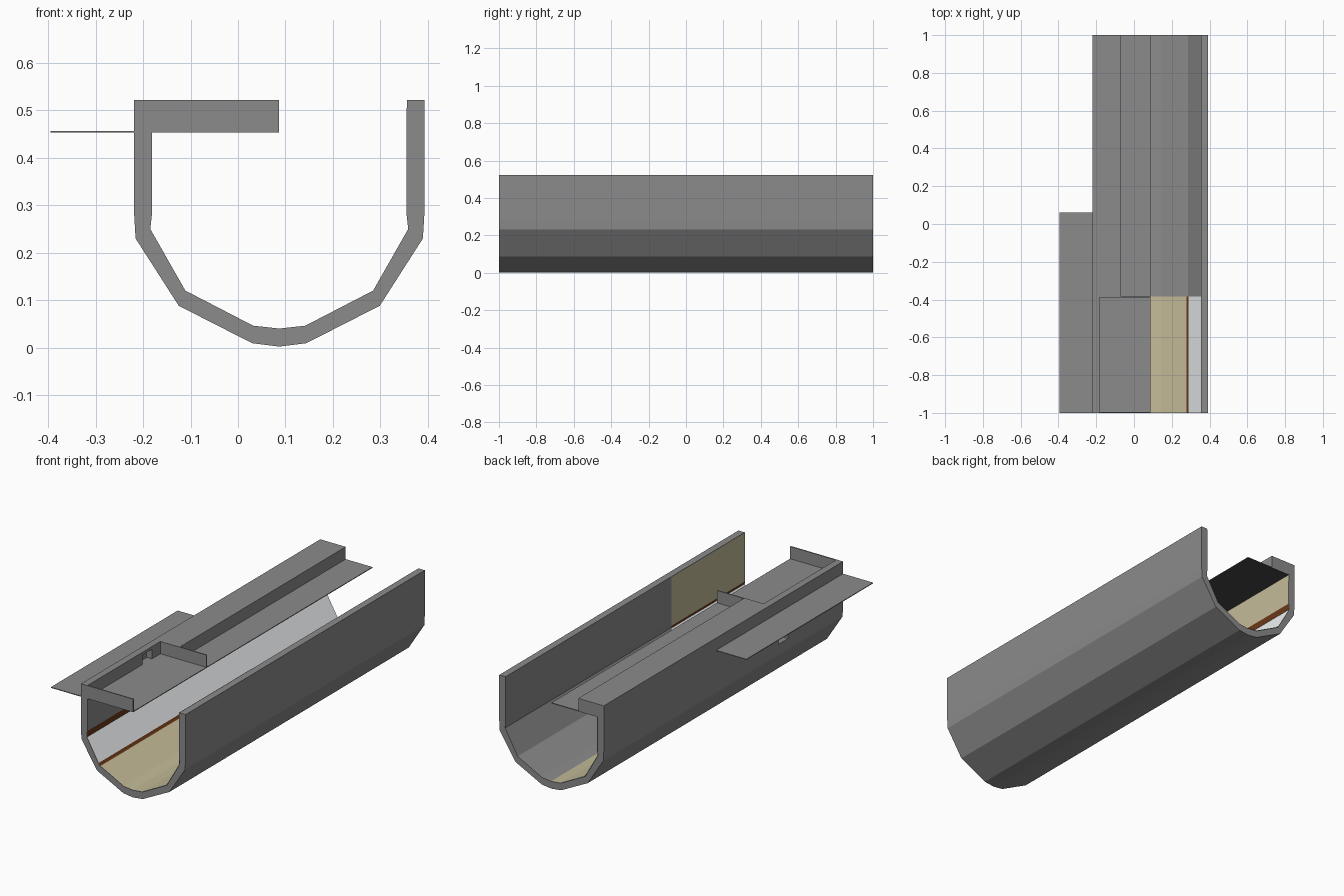
import bpy, bmesh

if "Cube" in bpy.data.objects:
    bpy.data.objects.remove(bpy.data.objects["Cube"])

def material(name, rgb):
    m = bpy.data.materials.new(name)
    m.diffuse_color = (*rgb, 1)
    m.use_nodes = True
    m.node_tree.nodes["Principled BSDF"].inputs["Base Color"].default_value = m.diffuse_color
    return m

def make_object(name, bm, mat=None):
    bmesh.ops.recalc_face_normals(bm, faces=bm.faces)
    me = bpy.data.meshes.new(name)
    bm.to_mesh(me)
    bm.free()
    ob = bpy.data.objects.new(name, me)
    bpy.context.collection.objects.link(ob)
    if mat:
        me.materials.append(mat)
    return ob

CX, TRAY_Y = 0.087, -0.385
grey = material("dark_grey", (0.26, 0.26, 0.26))
black = material("black", (0.06, 0.06, 0.06))
beige = material("beige", (0.55, 0.50, 0.315))
brown = material("brown", (0.15, 0.04, 0.01))
pale = material("pale_grey", (0.93, 0.97, 0.98))

def prism(name, profile, y0, y1, mat=grey):
    """Extrude a closed x-z profile along y."""
    bm = bmesh.new()
    f = bm.faces.new([bm.verts.new((x, y0, z)) for x, z in profile])
    new = bmesh.ops.extrude_face_region(bm, geom=[f])["geom"]
    verts = [g for g in new if isinstance(g, bmesh.types.BMVert)]
    bmesh.ops.translate(bm, verts=verts, vec=(0, y1 - y0, 0))
    # keep the start cap so the prism is closed
    if f not in bm.faces[:]:
        bmesh.ops.holes_fill(bm, edges=bm.edges)
    return make_object(name, bm, mat)

def box(name, x, y, z):
    return prism(name, [(x[0], z[0]), (x[1], z[0]), (x[1], z[1]), (x[0], z[1])], *y)

# Trough shell: half profiles as distance from the centre line, mirrored
outer = [(0.306, 0.522), (0.306, 0.28), (0.303, 0.23), (0.212, 0.088), (0.057, 0.009)]
inner = [(0.269, 0.522), (0.268, 0.285), (0.272, 0.25), (0.198, 0.12), (0.055, 0.046)]
def ring(half, bottom):
    return ([(CX - d, z) for d, z in half] + [(CX, bottom)]
            + [(CX + d, z) for d, z in reversed(half)])
shell = prism("trough_shell", ring(outer, 0.002) + ring(inner, 0.04)[::-1], -1, 1)

# Small opening through the left wall, and a shallow niche above the tray
for name, x, z in (("opening", (-0.3, -0.15), (0.29, 0.44)),
                   ("niche", (-0.212, -0.15), (0.457, 0.507))):
    cutter = box(name + "_cutter", x, (-0.54, -0.46), z)
    cutter.hide_render = True
    cutter.hide_viewport = True
    cut = shell.modifiers.new(name, "BOOLEAN")
    cut.operation = "DIFFERENCE"
    cut.solver = "EXACT"
    cut.object = cutter

# Coloured lining strips laid just inside the shell
E = 0.0025
def lining(name, side, path, y0, y1, mat):
    bm = bmesh.new()
    rows = [[bm.verts.new((CX + side * d, y, z)) for y in (y0, y1)] for d, z in path]
    for a, b in zip(rows, rows[1:]):
        bm.faces.new((a[0], a[1], b[1], b[0]))
    ob = make_object(name, bm, mat)
    # strips face the inside of the trough
    n, c = ob.data.polygons[0].normal, ob.data.polygons[0].center
    if n.x * (CX - c.x) + n.z * (0.5 - c.z) < 0:
        ob.data.flip_normals()

for label, side, y_end, trim_top in (("left", -1, 1, 0.283), ("right", 1, TRAY_Y, 0.264)):
    floor = [(0, 0.04 + E), (0.055, 0.046 + E), (0.19, 0.116 + E)]
    lining(label + "_floor_lining", side, floor, -1, y_end, beige)
    lining(label + "_lower_trim", side,
           [(0.19, 0.116 + E), (0.198 - E, 0.12 + E), (0.204 - E, 0.131)], -1, y_end, brown)
    lining(label + "_slope_lining", side,
           [(0.204 - E, 0.131), (0.272 - E, 0.25)], -1, y_end, pale)
    lining(label + "_upper_trim", side,
           [(0.272 - E, 0.25), (0.269 - E, trim_top)], -1, y_end, brown)
lining("right_wall_lining", 1, [(0.269 - E, 0.264), (0.269 - E, 0.521)], -1, TRAY_Y, beige)
lining("left_wall_lining", -1, [(0.269 - E, 0.283), (0.269 - E, 0.451)], TRAY_Y, 1, beige)

# Ledge over the left half (black underneath), with the raised beam behind the tray
ledge = box("roof_ledge", (-0.185, CX), (-1, 1), (0.453, 0.457))
ledge.data.materials.append(black)
for p in ledge.data.polygons:
    if p.normal.z < -0.5:
        p.material_index = 1
box("roof_beam", (-0.185, -0.07), (TRAY_Y, 1), (0.457, 0.522))

# Tray end lips
for label, y in (("front", -1), ("back", TRAY_Y - 0.004)):
    box(label + "_tray_lip", (-0.185, CX), (y, y + 0.006), (0.453, 0.522))

# Outer side plate
box("side_plate", (-0.395, -0.218), (-1, 0.06), (0.453, 0.457))
